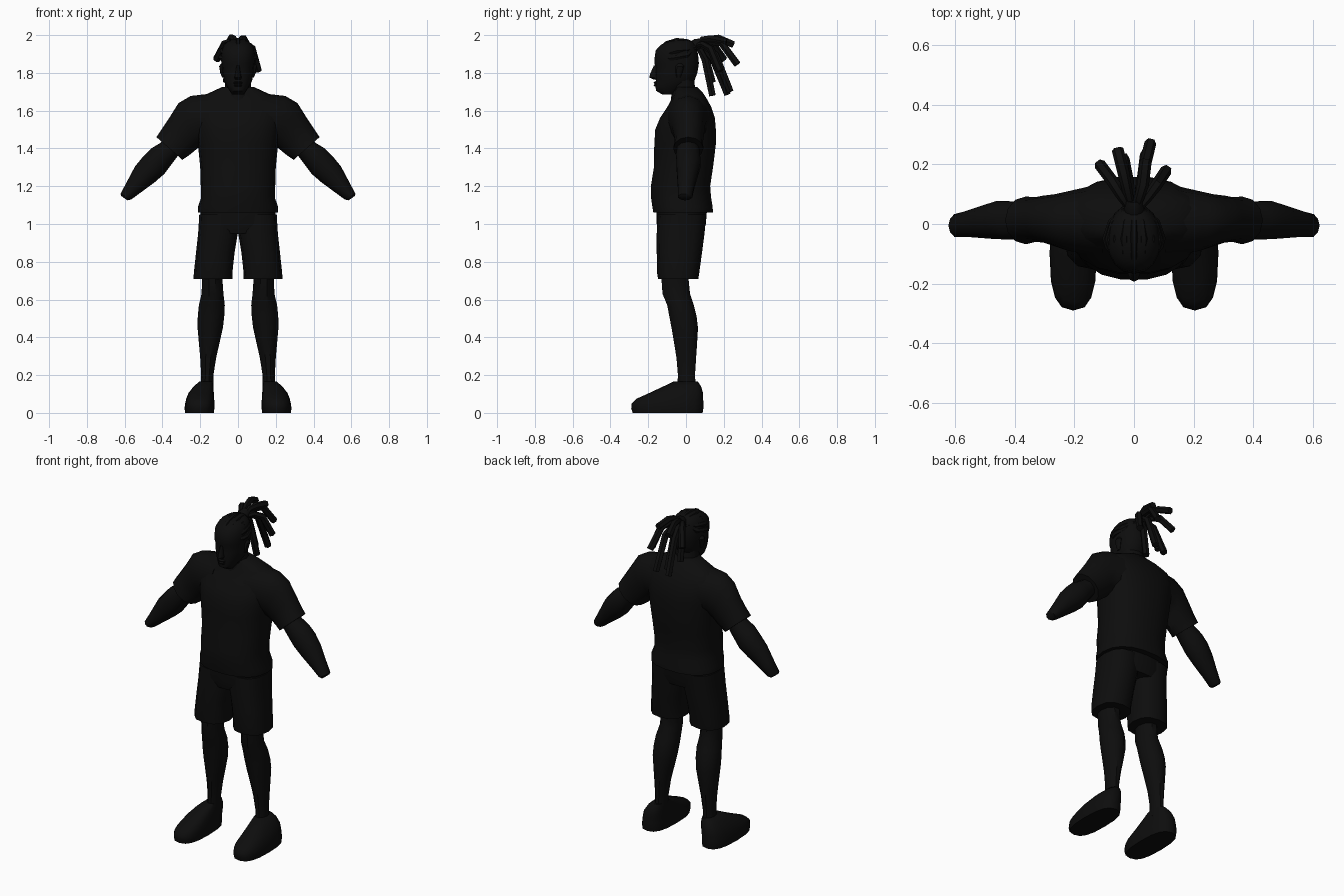
import bpy, bmesh, math
from mathutils import Vector as V

DARK = bpy.data.materials.new("near_black")
DARK.diffuse_color = (0.004, 0.004, 0.004, 1)


def loft(name, rings, n=12, power=1.0, mirror=False, angle=40):
    """Skin a row of rings (centre, half axis u, half axis v) and cap both ends."""
    bm = bmesh.new()
    loops = []
    for c, u, v in rings:
        loop = []
        for i in range(n):
            a = 2 * math.pi * i / n
            cu, sv = math.cos(a), math.sin(a)
            cu = math.copysign(abs(cu) ** power, cu)
            sv = math.copysign(abs(sv) ** power, sv)
            loop.append(bm.verts.new(V(c) + V(u) * cu + V(v) * sv))
        loops.append(loop)
    for a, b in zip(loops, loops[1:]):
        for i in range(n):
            j = (i + 1) % n
            bm.faces.new((a[i], a[j], b[j], b[i]))
    bm.faces.new(loops[0])
    bm.faces.new(loops[-1])
    bmesh.ops.recalc_face_normals(bm, faces=bm.faces)
    me = bpy.data.meshes.new(name)
    bm.to_mesh(me)
    bm.free()
    me.materials.append(DARK)
    ob = bpy.data.objects.new(name, me)
    bpy.context.collection.objects.link(ob)
    bpy.ops.object.select_all(action='DESELECT')
    bpy.context.view_layer.objects.active = ob
    ob.select_set(True)
    bpy.ops.object.shade_smooth_by_angle(angle=math.radians(angle))
    if mirror:
        ob.modifiers.new("mirror", 'MIRROR')
    return ob


def level(z, x0, x1, y0, y1):
    """Horizontal ring that fills a box in x and y."""
    return (((x0 + x1) / 2, (y0 + y1) / 2, z), ((x1 - x0) / 2, 0, 0), (0, (y1 - y0) / 2, 0))


def limb(top, bottom, y0, y1):
    """Ring across an arm, between its upper and lower outline points (x, z)."""
    (a, b), (c, d) = top, bottom
    return (((a + c) / 2, (y0 + y1) / 2, (b + d) / 2),
            ((a - c) / 2, 0, (b - d) / 2), (0, (y1 - y0) / 2, 0))


def tube(name, points, radii, n=6, flat=1.0):
    """Tapered strand through a few points."""
    pts = [V(p) for p in points]
    rings = []
    for i, p in enumerate(pts):
        d = (pts[min(i + 1, len(pts) - 1)] - pts[max(i - 1, 0)]).normalized()
        side = d.cross(V((0, 0, 1)) if abs(d.z) < 0.9 else V((0, 1, 0))).normalized()
        rings.append((p, side * radii[i], d.cross(side) * radii[i] * flat))
    return loft(name, rings, n)


# Shirt body
loft("shirt", [level(z, -w, w, f, b) for z, w, f, b in (
    (1.06, .213, -.175, .145), (1.09, .212, -.18, .143), (1.14, .195, -.187, .135),
    (1.20, .197, -.188, .13), (1.30, .20, -.172, .145), (1.42, .212, -.17, .16),
    (1.50, .225, -.165, .16), (1.56, .235, -.14, .155), (1.62, .235, -.10, .135),
    (1.665, .215, -.075, .11), (1.695, .15, -.065, .09), (1.725, .085, -.055, .06))],
    n=18, power=.85)

# Sleeves with flared hems
loft("sleeve", [limb(*r) for r in (
    ((.10, 1.695), (.12, 1.42), -.11, .135), ((.25, 1.678), (.19, 1.42), -.09, .11),
    ((.315, 1.64), (.215, 1.40), -.075, .10), ((.365, 1.56), (.245, 1.375), -.062, .095),
    ((.395, 1.515), (.265, 1.36), -.06, .09), ((.432, 1.46), (.295, 1.34), -.068, .092))],
    n=12, mirror=True)

# Bare arms ending at the wrists
loft("arm", [limb(*r) for r in (
    ((.37, 1.47), (.28, 1.40), -.05, .075), ((.41, 1.43), (.315, 1.365), -.05, .072),
    ((.46, 1.40), (.345, 1.325), -.055, .078), ((.50, 1.36), (.39, 1.265), -.054, .08),
    ((.545, 1.305), (.44, 1.222), -.05, .065), ((.59, 1.22), (.52, 1.163), -.045, .045),
    ((.622, 1.16), (.565, 1.13), -.045, .035), ((.618, 1.148), (.585, 1.125), -.035, .025))],
    n=10, mirror=True)

# Shorts: waist and two wide legs
loft("shorts_waist", [level(z, -w, w, f, b) for z, w, f, b in (
    (.95, .19, -.14, .09), (1.0, .205, -.155, .105), (1.12, .19, -.155, .115))],
    n=16, power=.8)
loft("shorts_leg", [level(*r) for r in (
    (.71, .028, .235, -.148, .065), (.74, .03, .234, -.153, .07),
    (.85, .018, .222, -.155, .085), (.95, .001, .211, -.155, .098),
    (1.05, .0, .205, -.15, .108))], n=12, power=.8, mirror=True)

# Lower legs
loft("leg", [level(*r) for r in (
    (.80, .075, .19, -.135, .02), (.70, .082, .19, -.133, .018), (.63, .077, .193, -.128, .025),
    (.57, .070, .207, -.103, .045), (.51, .073, .213, -.092, .06), (.45, .080, .214, -.08, .067),
    (.37, .098, .207, -.066, .062), (.29, .116, .20, -.053, .056), (.20, .13, .195, -.045, .05),
    (.12, .13, .20, -.05, .055))], n=10, mirror=True)

# Shoes
loft("shoe", [level(*r) for r in (
    (0, .128, .28, -.282, .088), (.025, .125, .283, -.29, .092), (.05, .125, .28, -.288, .092),
    (.075, .126, .274, -.262, .091), (.105, .128, .262, -.195, .09),
    (.14, .131, .235, -.12, .08), (.165, .135, .205, -.068, .063))],
    n=16, power=.75, mirror=True, angle=50)

# Neck and head
loft("neck", [level(z, -w, w, f, b) for z, w, f, b in (
    (1.62, .085, -.085, .07), (1.70, .068, -.075, .05), (1.80, .068, -.08, .04))], n=12)
loft("head", [level(z, -w, w, f, b) for z, w, f, b in (
    (1.685, .03, -.125, -.07), (1.705, .045, -.158, -.03), (1.73, .06, -.162, .015),
    (1.76, .075, -.160, .045), (1.80, .082, -.163, .06), (1.83, .085, -.160, .065),
    (1.85, .088, -.167, .068), (1.88, .09, -.166, .066), (1.92, .088, -.16, .06),
    (1.95, .075, -.13, .05), (1.968, .055, -.095, .035), (1.976, .025, -.06, .01))],
    n=16, power=.9)

# Face details
loft("nose", [level(*r) for r in (
    (1.765, -.014, .014, -.172, -.14), (1.775, -.02, .02, -.194, -.14),
    (1.795, -.014, .014, -.19, -.14), (1.84, -.008, .008, -.17, -.14))], n=8)
for name, z, w in (("upper_lip", 1.748, .026), ("lower_lip", 1.735, .023)):
    loft(name, [level(z - .007, -w, w, -.165, -.13), level(z, -w, w, -.172, -.13),
                level(z + .007, -w * .8, w * .8, -.163, -.13)], n=8)
loft("ear", [level(*r) for r in (
    (1.775, .07, .084, -.05, -.03), (1.80, .07, .094, -.055, -.02),
    (1.835, .07, .10, -.055, -.01), (1.85, .07, .09, -.045, -.02))], n=8, mirror=True)

# Cornrow braids swept back over the scalp to the tie
for k in range(-4, 5):
    t = k * math.radians(21)
    sx, cz = math.sin(t), math.cos(t)
    tube("cornrow", [
        (.07 * sx, -.15 + .05 * abs(sx), 1.87 + .05 * cz),
        (.085 * sx, -.105 + .03 * abs(sx), 1.868 + .087 * cz),
        (.092 * sx, -.05, 1.872 + .10 * cz),
        (.075 * sx, .005, 1.885 + .082 * cz),
        (.025 * sx, .05, 1.93 + .02 * cz)], [.008, .014, .015, .014, .009])

# Hair tie
tube("hair_tie", [(0, .03, 1.935), (0, .055, 1.948), (0, .08, 1.955)], [.03, .034, .03], n=10)

# Loose dreadlocks: bend point and tip of each
for bend, tip in (
        ((.035, .19, 1.955), (.055, .272, 1.845)), ((-.035, .17, 1.985), (-.055, .25, 1.95)),
        ((-.07, .14, 1.955), (-.115, .20, 1.87)), ((.075, .13, 1.93), (.108, .18, 1.81)),
        ((-.02, .14, 1.88), (-.035, .22, 1.685)), ((.015, .10, 1.87), (.03, .14, 1.68)),
        ((-.045, .10, 1.90), (-.06, .14, 1.75)), ((.03, .155, 1.90), (.04, .235, 1.70)),
        ((.03, .13, 1.982), (.04, .215, 1.965))):
    tube("dreadlock", [(bend[0] * .25, .055, 1.945),
                       (bend[0] * .6, .055 + (bend[1] - .055) * .45, (1.955 + bend[2]) / 2 + .01),
                       bend, tip], [.012, .017, .02, .02], n=6)
